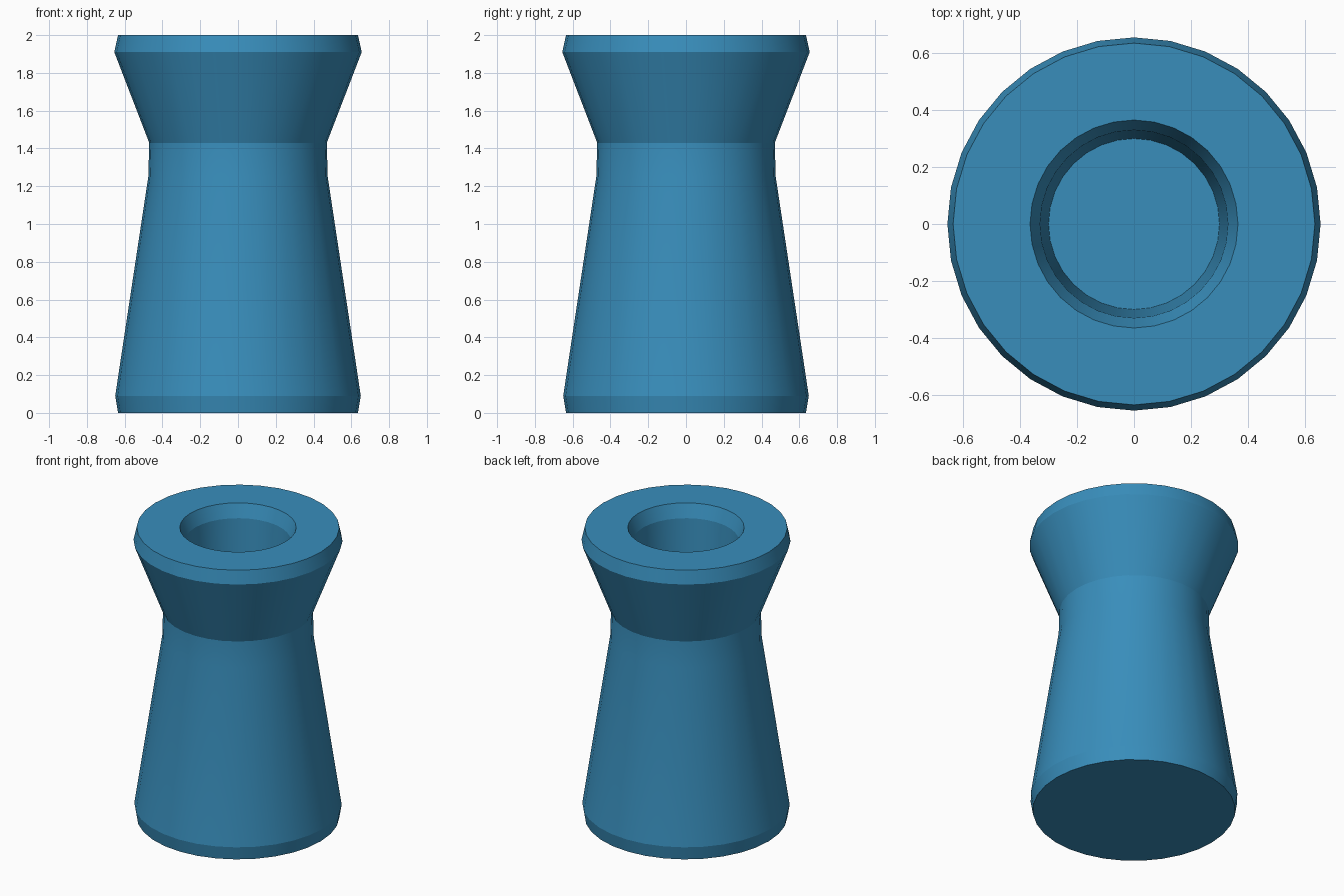
import bpy, bmesh, math

if "Cube" in bpy.data.objects:
    bpy.data.objects.remove(bpy.data.objects["Cube"])

SEGMENTS = 32

# Half profile (radius, z): base, waist, flared rim, then down into the hollow
profile = [
    (0.635, 0.0), (0.65, 0.09),
    (0.475, 1.25), (0.47, 1.43),
    (0.655, 1.91), (0.635, 2.0),
    (0.365, 2.0), (0.33, 1.91), (0.30, 1.43),
]

# Turned body: one ring of vertices per profile point
bm = bmesh.new()
rings = []
for r, z in profile:
    ring = []
    for i in range(SEGMENTS):
        a = 2 * math.pi * i / SEGMENTS
        ring.append(bm.verts.new((r * math.cos(a), r * math.sin(a), z)))
    rings.append(ring)

for low, high in zip(rings, rings[1:]):
    for i in range(SEGMENTS):
        j = (i + 1) % SEGMENTS
        bm.faces.new((low[i], low[j], high[j], high[i]))

# Flat underside and floor of the hollow
bm.faces.new(rings[0][::-1])
bm.faces.new(rings[-1])
bmesh.ops.recalc_face_normals(bm, faces=bm.faces[:])

mesh = bpy.data.meshes.new("turned_body")
bm.to_mesh(mesh)
bm.free()
body = bpy.data.objects.new("turned_body", mesh)
bpy.context.collection.objects.link(body)

# Blue finish
blue = bpy.data.materials.new("blue")
blue.diffuse_color = (0.04, 0.27, 0.50, 1.0)
blue.use_nodes = True
blue.node_tree.nodes["Principled BSDF"].inputs["Base Color"].default_value = blue.diffuse_color
mesh.materials.append(blue)

# Smooth round the axis, crisp at the rims
bpy.context.view_layer.objects.active = body
body.select_set(True)
bpy.ops.object.shade_smooth_by_angle(angle=math.radians(15))
